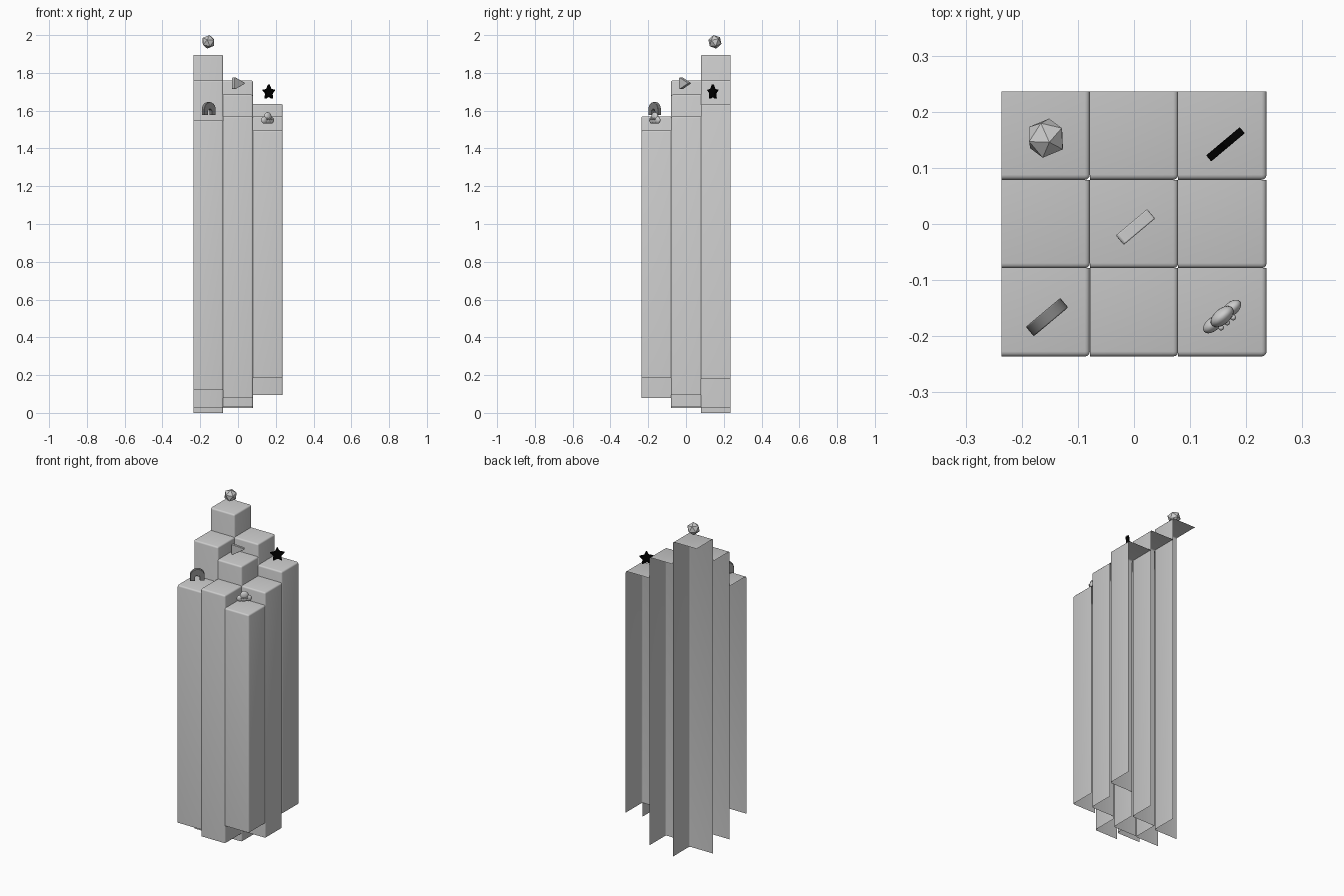
import bpy, bmesh
from math import sin, cos, pi, radians
from mathutils import Vector, Matrix

if "Cube" in bpy.data.objects:
    bpy.data.objects.remove(bpy.data.objects["Cube"])

PITCH, HALF = 0.1575, 0.2362
TURN = radians(40)          # icons face the front right corner


def make_object(name, bm, colour=None, smooth=True):
    me = bpy.data.meshes.new(name)
    bm.to_mesh(me)
    bm.free()
    for p in me.polygons:
        p.use_smooth = smooth
    ob = bpy.data.objects.new(name, me)
    bpy.context.collection.objects.link(ob)
    if colour:
        mat = bpy.data.materials.new(name + "_colour")
        mat.diffuse_color = colour
        mat.use_nodes = True
        mat.node_tree.nodes["Principled BSDF"].inputs["Base Color"].default_value = mat.diffuse_color
        me.materials.append(mat)
    return ob


def add_bevel(ob, width, segments):
    b = ob.modifiers.new("bevel", 'BEVEL')
    b.width, b.segments, b.limit_method = width, segments, 'ANGLE'
    b.angle_limit = radians(40)


def place(ob, loc):
    ob.location = loc
    ob.rotation_euler.z = TURN


# Column shell: only top, front and right faces, soft shared edges
def column(name, x0, y0, bottom, top):
    x1, y1 = x0 + PITCH, y0 + PITCH
    bm = bmesh.new()
    coords = [(x0, y0, bottom), (x1, y0, bottom), (x1, y1, bottom),
              (x0, y0, top), (x1, y0, top), (x1, y1, top), (x0, y1, top)]
    v = [bm.verts.new(c) for c in coords]
    for f in ((0, 1, 4, 3), (1, 2, 5, 4), (3, 4, 5, 6)):
        bm.faces.new([v[i] for i in f])
    add_bevel(make_object(name, bm), 0.009, 3)


# Flat icon: an (x, z) outline given thickness along y
def icon(name, outline, thick, bevel, loc, colour=None):
    bm = bmesh.new()
    front = [bm.verts.new((x, -thick / 2, z)) for x, z in outline]
    back = [bm.verts.new((x, thick / 2, z)) for x, z in outline]
    bm.faces.new(front)
    bm.faces.new(back[::-1])
    for i in range(len(front)):
        bm.faces.new((front[i], front[i - 1], back[i - 1], back[i]))
    bmesh.ops.recalc_face_normals(bm, faces=bm.faces)
    ob = make_object(name, bm, colour)
    place(ob, loc)
    add_bevel(ob, bevel, 2)
    bpy.ops.object.select_all(action='DESELECT')
    ob.select_set(True)
    bpy.context.view_layer.objects.active = ob
    bpy.ops.object.shade_smooth_by_angle(angle=radians(35))


def rounded(corners, r, n=4):
    """Round every corner of an outline with a quadratic curve."""
    out = []
    for i, c in enumerate(corners):
        c = Vector(c)
        a = c + (Vector(corners[i - 1]) - c).normalized() * r
        b = c + (Vector(corners[(i + 1) % len(corners)]) - c).normalized() * r
        for k in range(n + 1):
            t = k / n
            out.append(a * (1 - t) ** 2 + c * 2 * t * (1 - t) + b * t * t)
    return out


# (bottom, top) of each column, front row to back row, left to right
rows = {
    "front": [(0.12, 1.55), (0.08, 1.57), (0.185, 1.495)],
    "middle": [(0.025, 1.76), (0.03, 1.685), (0.095, 1.57)],
    "back": [(0.0, 1.895), (0.025, 1.76), (0.18, 1.635)],
}
for j, (row, cols) in enumerate(rows.items()):
    for i, side in enumerate(("left", "centre", "right")):
        column(f"column_{row}_{side}", -HALF + i * PITCH, -HALF + j * PITCH, *cols[i])

# Faceted ball over the tallest column
bm = bmesh.new()
bmesh.ops.create_icosphere(bm, subdivisions=1, radius=0.037,
                           matrix=Matrix.Rotation(radians(15), 4, 'X'))
top = max(v.co.z for v in bm.verts)
place(make_object("faceted_ball", bm, smooth=False), (-0.157, 0.153, 2.0 - top))

# Black star
star = []
for k in range(10):
    r = 0.044 if k % 2 == 0 else 0.022
    a = pi / 2 + k * pi / 5
    star.append((r * cos(a), r * sin(a)))
icon("star", rounded(star, 0.006, 3), 0.014, 0.003, (0.163, 0.142, 1.697),
     (0.0, 0.0, 0.0, 1))

# Pointer triangle
tri = [(-0.037, -0.034), (0.041, 0.0), (-0.037, 0.034)]
icon("pointer", rounded(tri, 0.010), 0.022, 0.002, (0.003, -0.005, 1.745))

# Dark arch: half-round head with a small arched notch below
outer = [(0.040 * cos(a), 0.040 * sin(a)) for a in (k * pi / 14 for k in range(15))]
inner = [(-0.013 * cos(a), -0.010 + 0.013 * sin(a)) for a in (k * pi / 8 for k in range(9))]
arch = outer + [(-0.040, -0.029), (-0.013, -0.029)] + inner + [(0.013, -0.029), (0.040, -0.029)]
icon("arch", arch, 0.022, 0.002, (-0.155, -0.166, 1.605), (0.22, 0.22, 0.22, 1))


# Cloud: merged flattened lobes
def lobes(name, parts, loc):
    bm = bmesh.new()
    for x, y, z, rx, ry, rz in parts:
        m = Matrix.Translation((x, y, z)) @ Matrix.Diagonal((rx, ry, rz, 1))
        bmesh.ops.create_uvsphere(bm, u_segments=20, v_segments=12, radius=1, matrix=m)
    place(make_object(name, bm), loc)


cloud_at = (0.157, -0.165, 1.56)
lobes("cloud", [(-0.022, 0, -0.010, 0.020, 0.012, 0.019),
                (0.022, 0, -0.010, 0.020, 0.012, 0.019),
                (0.0, 0, 0.007, 0.024, 0.014, 0.025),
                (0.0, 0, -0.012, 0.030, 0.012, 0.017)], cloud_at)
lobes("cloud_dots", [(x, -0.014, -0.004, 0.005, 0.005, 0.005)
                     for x in (-0.014, 0.0, 0.014)], cloud_at)
